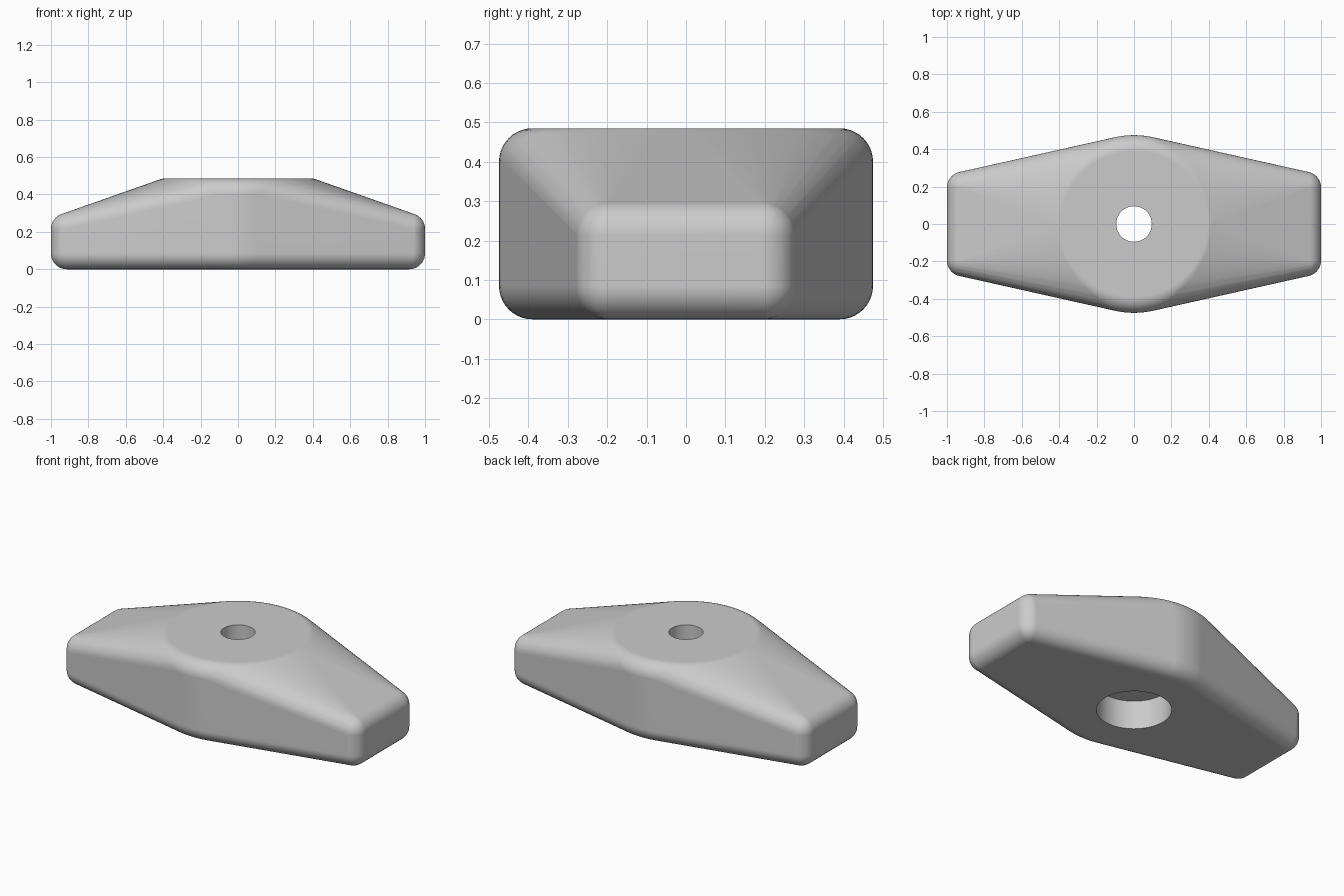
import bpy, bmesh, math
from mathutils import Vector

if "Cube" in bpy.data.objects:
    bpy.data.objects.remove(bpy.data.objects["Cube"], do_unlink=True)

FILLET = 0.085
HUB_RADIUS, HUB_HEIGHT = 0.475, 0.485
ARM_HEIGHT, ARM_HALF_WIDTH = 0.3, 0.28
STEPS = 10      # fillet segments per quarter turn
AROUND = 96     # hub segments

grey = bpy.data.materials.new("plain_grey")
grey.use_nodes = True
colour = (0.6, 0.6, 0.6, 1)
grey.diffuse_color = colour
grey.node_tree.nodes["Principled BSDF"].inputs["Base Color"].default_value = colour


def polar(radius, angle, z):
    return Vector((radius * math.cos(angle), radius * math.sin(angle), z))


def hull_points():
    """Rounded hub disc plus four ball-cornered posts, ready to be wrapped."""
    points = []
    # hub: fillet profile turned around z, at bottom and top
    for i in range(STEPS + 1):
        tilt = math.pi / 2 * i / STEPS
        radius = HUB_RADIUS - FILLET * (1 - math.cos(tilt))
        drop = FILLET * (1 - math.sin(tilt))
        for z in (drop, HUB_HEIGHT - drop):
            points += [polar(radius, math.tau * k / AROUND, z) for k in range(AROUND)]
    # arm ends: balls at the box corners
    for sx in (-1, 1):
        for sy in (-1, 1):
            for z in (FILLET, ARM_HEIGHT - FILLET):
                centre = Vector((sx * (1 - FILLET), sy * (ARM_HALF_WIDTH - FILLET), z))
                for i in range(-STEPS, STEPS + 1):
                    tilt = math.pi / 2 * i / STEPS
                    ring = 1 if abs(i) == STEPS else 4 * STEPS
                    for k in range(ring):
                        points.append(centre + polar(FILLET * math.cos(tilt), math.tau * k / ring,
                                                     FILLET * math.sin(tilt)))
    return points


# Body: convex wrap of the hub and arm ends
bm = bmesh.new()
for p in hull_points():
    bm.verts.new(p)
bmesh.ops.remove_doubles(bm, verts=bm.verts, dist=1e-5)
bmesh.ops.convex_hull(bm, input=bm.verts)
bmesh.ops.delete(bm, geom=[v for v in bm.verts if not v.link_faces], context='VERTS')
bmesh.ops.dissolve_limit(bm, angle_limit=math.radians(0.2), verts=bm.verts, edges=bm.edges)
bmesh.ops.recalc_face_normals(bm, faces=bm.faces)
mesh = bpy.data.meshes.new("knob_body")
bm.to_mesh(mesh)
bm.free()
body = bpy.data.objects.new("knob_body", mesh)
bpy.context.collection.objects.link(body)
mesh.materials.append(grey)


# Stepped bolt hole: wide recess below, narrow bore through the top
def cut_hole(name, radius, bottom, top):
    bpy.ops.mesh.primitive_cylinder_add(vertices=64, radius=radius, depth=top - bottom,
                                        location=(0, 0, (top + bottom) / 2))
    cutter = bpy.context.object
    cutter.name = name
    cutter.data.materials.append(grey)
    cutter.hide_render = True
    cutter.hide_set(True)
    cut = body.modifiers.new(name, 'BOOLEAN')
    cut.operation = 'DIFFERENCE'
    cut.solver = 'EXACT'
    cut.object = cutter
    return cutter


cutters = [cut_hole("recess_cutter", 0.208, -0.1, 0.176),
           cut_hole("bore_cutter", 0.095, -0.1, 0.7)]

# Bake the holes, then smooth the fillets while the flat faces stay crisp
bpy.context.view_layer.update()
baked = bpy.data.meshes.new_from_object(body.evaluated_get(bpy.context.evaluated_depsgraph_get()))
body.modifiers.clear()
body.data = baked
for cutter in cutters:
    bpy.data.objects.remove(cutter, do_unlink=True)
bpy.ops.object.select_all(action='DESELECT')
body.select_set(True)
bpy.context.view_layer.objects.active = body
bpy.ops.object.shade_smooth_by_angle(angle=math.radians(14))
weighted = body.modifiers.new("flat_face_normals", 'WEIGHTED_NORMAL')
weighted.keep_sharp = True
